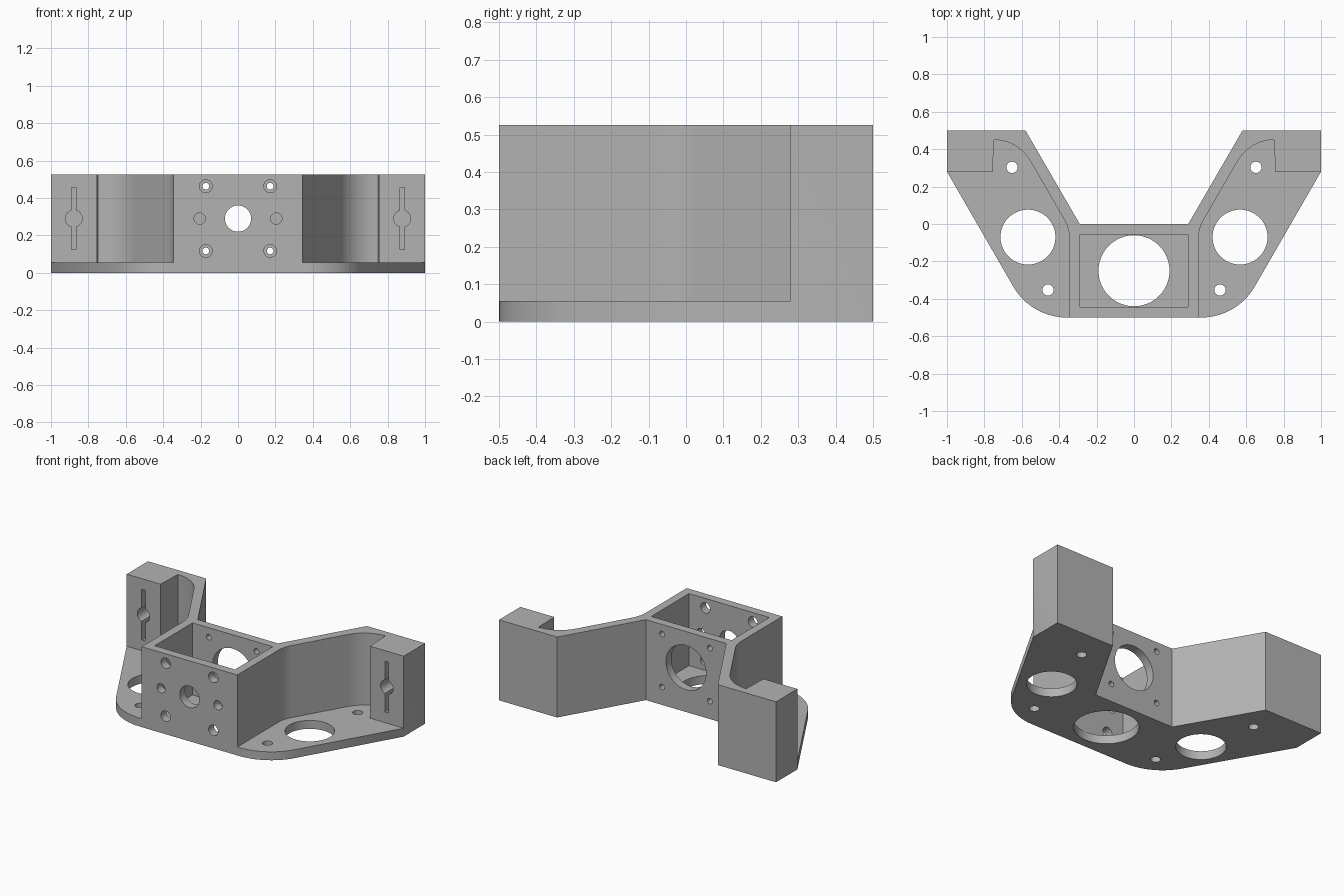
import bpy, bmesh, math
from mathutils import Vector, Matrix

cube = bpy.data.objects.get("Cube")
if cube:
    bpy.data.objects.remove(cube)

HEIGHT, PLATE, MID = 0.525, 0.055, 0.29

grey = bpy.data.materials.new("plain grey")
grey.use_nodes = True
colour = (0.45, 0.45, 0.45, 1)
grey.diffuse_color = colour
grey.node_tree.nodes["Principled BSDF"].inputs["Base Color"].default_value = colour


def rounded(prev, corner, nxt, radius, steps=12):
    """Points of a fillet arc that replaces a corner."""
    p, c, n = Vector(prev), Vector(corner), Vector(nxt)
    a, b = (p - c).normalized(), (n - c).normalized()
    half = a.angle(b) / 2
    centre = c + (a + b).normalized() * (radius / math.sin(half))
    start = c + a * (radius / math.tan(half)) - centre
    end = c + b * (radius / math.tan(half)) - centre
    turn = start.angle_signed(end)
    return [tuple(centre + Matrix.Rotation(-turn * i / steps, 2) @ start)
            for i in range(steps + 1)]


def make(name, bm):
    bmesh.ops.recalc_face_normals(bm, faces=bm.faces)
    mesh = bpy.data.meshes.new(name)
    bm.to_mesh(mesh)
    bm.free()
    mesh.materials.append(grey)
    obj = bpy.data.objects.new(name, mesh)
    bpy.context.collection.objects.link(obj)
    return obj


def prism(name, points, low, high):
    """Extrude a plan outline upward."""
    bm = bmesh.new()
    face = bm.faces.new([bm.verts.new((x, y, low)) for x, y in points])
    top = bmesh.ops.extrude_face_region(bm, geom=[face])["geom"]
    bmesh.ops.translate(bm, vec=(0, 0, high - low),
                        verts=[v for v in top if isinstance(v, bmesh.types.BMVert)])
    return make(name, bm)


def cylinder(name, centre, radius, depth, along_y=False):
    bm = bmesh.new()
    turn = Matrix.Rotation(math.pi / 2 if along_y else 0, 4, "X")
    bmesh.ops.create_cone(bm, cap_ends=True, segments=48, radius1=radius, radius2=radius,
                          depth=depth, matrix=Matrix.Translation(centre) @ turn)
    return make(name, bm)


def block(name, x, y, z):
    return prism(name, [(x[0], y[0]), (x[1], y[0]), (x[1], y[1]), (x[0], y[1])], *z)


def mirrored(points):
    return [(-x, y) for x, y in reversed(points)]


# Whole outline as a solid
side = rounded((0, -0.5), (0.55, -0.5), (1, 0.28), 0.33)
side += [(1, 0.28), (1, 0.5), (0.58, 0.5), (0.29, 0)]
bracket = prism("mounting_bracket", side + mirrored(side), 0, HEIGHT)

# Open area above each wing, leaving the angled wall and the end pad
recess = [(0.345, -0.7)]
recess += rounded((0.345, -0.7), (0.345, -0.025), (0.62, 0.45), 0.2)
recess += rounded((0.345, -0.025), (0.62, 0.45), (0.755, 0.45), 0.225)
recess += [(0.755, 0.45), (0.755, 0.28), (1.2, 0.28), (1.2, -0.7)]
# Drop the doubled point where the last arc ends
recess = [p for i, p in enumerate(recess)
          if i == 0 or (Vector(p) - Vector(recess[i - 1])).length > 0.008]
cutters = [prism("wing_recess", pts, PLATE, 0.7) for pts in (recess, mirrored(recess))]

# Central open box with floor, front and back openings
cutters += [
    block("box_pocket", (-0.29, 0.29), (-0.445, -0.055), (PLATE, 0.7)),
    cylinder("floor_opening", (0, -0.25, 0), 0.19, 0.3),
    cylinder("front_opening", (0, -0.5, MID), 0.07, 0.2, True),
    cylinder("back_opening", (0, 0, MID), 0.145, 0.2, True),
]

for s in (-1, 1):
    # Wing openings and screw holes
    for x, y, r in ((0.567, -0.07, 0.147), (0.652, 0.303, 0.03), (0.46, -0.353, 0.03)):
        cutters.append(cylinder("wing_hole", (s * x, y, 0), r, 0.2))
    # Box wall screw holes
    cutters.append(cylinder("front_side_hole", (s * 0.205, -0.5, MID), 0.03, 0.2, True))
    for z in (MID - 0.173, MID + 0.173):
        cutters.append(cylinder("front_screw_hole", (s * 0.172, -0.5, z), 0.034, 0.2, True))
        cutters.append(cylinder("back_screw_hole", (s * 0.172, 0, z), 0.018, 0.2, True))
    # Keyhole slot in each end pad
    x = s * 0.878
    cutters.append(block("pad_slot", (x - 0.013, x + 0.013), (0.2, 0.39),
                         (MID - 0.165, MID + 0.165)))
    cutters.append(cylinder("pad_hole", (x, 0.29, MID), 0.045, 0.2, True))

bpy.ops.object.select_all(action="DESELECT")
bpy.context.view_layer.objects.active = bracket
bracket.select_set(True)
for cutter in cutters:
    cutter.hide_render = True
    cut = bracket.modifiers.new("cut", "BOOLEAN")
    cut.operation, cut.solver, cut.object = "DIFFERENCE", "EXACT", cutter
    bpy.ops.object.modifier_apply(modifier=cut.name)
    bpy.data.objects.remove(cutter)

# Smooth curves, flat planes
bpy.ops.object.shade_smooth_by_angle(angle=math.radians(30))
weighted = bracket.modifiers.new("weighted normals", "WEIGHTED_NORMAL")
weighted.keep_sharp = True
